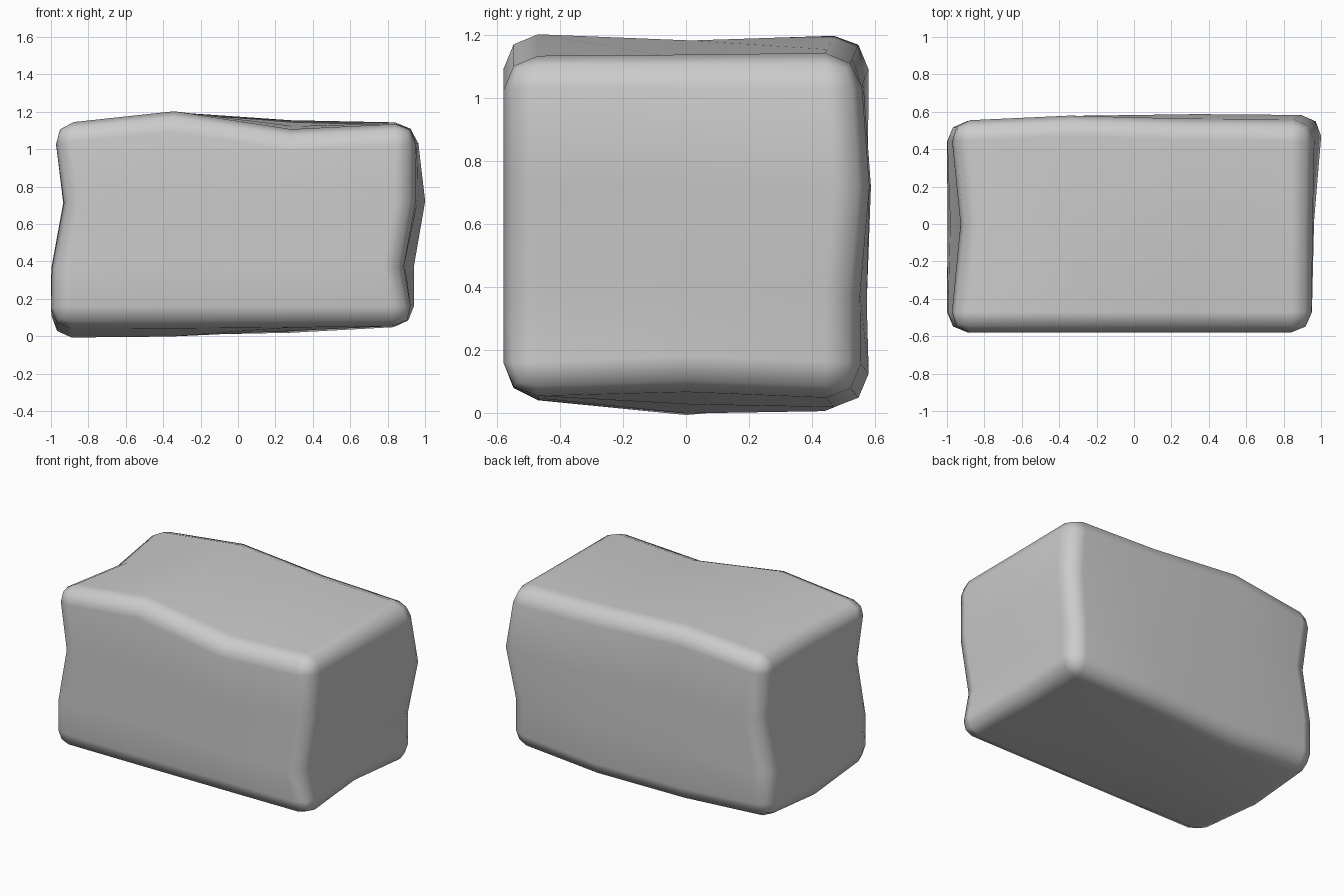
import bpy
import bmesh

if "Cube" in bpy.data.objects:
    bpy.data.objects.remove(bpy.data.objects["Cube"])

# Box divisions and the dents / bulges along its twelve edges
XS = (-1.0, -0.35, 0.28, 0.95)
YS = (-0.58, 0.0, 0.55)
ZS = (0.05, 0.37, 0.72, 1.14)
AXES = (XS, YS, ZS)
N = (3, 2, 3)

# grid index -> offset (corners stay put)
EDGE_OFFSETS = {
    (0, 0, 2): (0.06, 0, 0), (0, 2, 2): (0.06, 0, 0),        # left uprights
    (3, 0, 1): (-0.06, 0, 0), (3, 2, 2): (0.055, 0.03, 0),   # right uprights
    (1, 0, 3): (0, 0, 0.063), (2, 0, 3): (0, 0, -0.035),     # front top
    (1, 2, 3): (0, 0.03, 0.063), (2, 2, 3): (0, 0.01, 0.02), # back top
    (0, 1, 3): (0.06, 0, -0.03), (0, 1, 0): (0, 0, -0.053),  # left top, bottom
    (3, 1, 0): (-0.04, 0, 0.02),                             # right bottom
    (1, 2, 0): (0, 0, -0.045), (2, 2, 0): (0, 0.03, -0.035), # back bottom
}


def offset(idx):
    """Edge offset, or a blend of the surrounding edges inside a face."""
    free = [a for a in range(3) if 0 < idx[a] < N[a]]
    if len(free) < 2:
        return EDGE_OFFSETS.get(idx, (0, 0, 0))
    total = [0.0, 0.0, 0.0]
    for a in free:
        ax = AXES[a]
        t = (ax[idx[a]] - ax[0]) / (ax[-1] - ax[0])
        for end, w in ((0, 1 - t), (N[a], t)):
            other = list(idx)
            other[a] = end
            d = EDGE_OFFSETS.get(tuple(other), (0, 0, 0))
            for c in range(3):
                total[c] += d[c] * w
    return total


# Surface grid of the block
bm = bmesh.new()
verts = {}


def vert(idx):
    if idx not in verts:
        d = offset(idx)
        verts[idx] = bm.verts.new([AXES[c][idx[c]] + d[c] for c in range(3)])
    return verts[idx]


for a in range(3):
    u, v = (a + 1) % 3, (a + 2) % 3
    for side in (0, N[a]):
        for i in range(N[u]):
            for j in range(N[v]):
                quad = []
                for di, dj in ((0, 0), (1, 0), (1, 1), (0, 1)):
                    p = [0, 0, 0]
                    p[a], p[u], p[v] = side, i + di, j + dj
                    quad.append(vert(tuple(p)))
                bm.faces.new(quad if side else quad[::-1])
bm.normal_update()

# Round only the rim edges of the box
index_of = {v: k for k, v in verts.items()}
rim = []
for e in bm.edges:
    p, q = (index_of[v] for v in e.verts)
    if sum(p[c] == q[c] and p[c] in (0, N[c]) for c in range(3)) == 2:
        rim.append(e)
bmesh.ops.bevel(bm, geom=rim, offset=0.11, offset_type='OFFSET', segments=2,
                profile=0.5, affect='EDGES', clamp_overlap=True)
bmesh.ops.recalc_face_normals(bm, faces=bm.faces)
for f in bm.faces:
    f.smooth = True

mesh = bpy.data.meshes.new("stone_block")
bm.to_mesh(mesh)
bm.free()
block = bpy.data.objects.new("stone_block", mesh)
bpy.context.collection.objects.link(block)

# Keep the broad faces looking flat between the rounded rims
block.modifiers.new("face_weighting", 'WEIGHTED_NORMAL')
